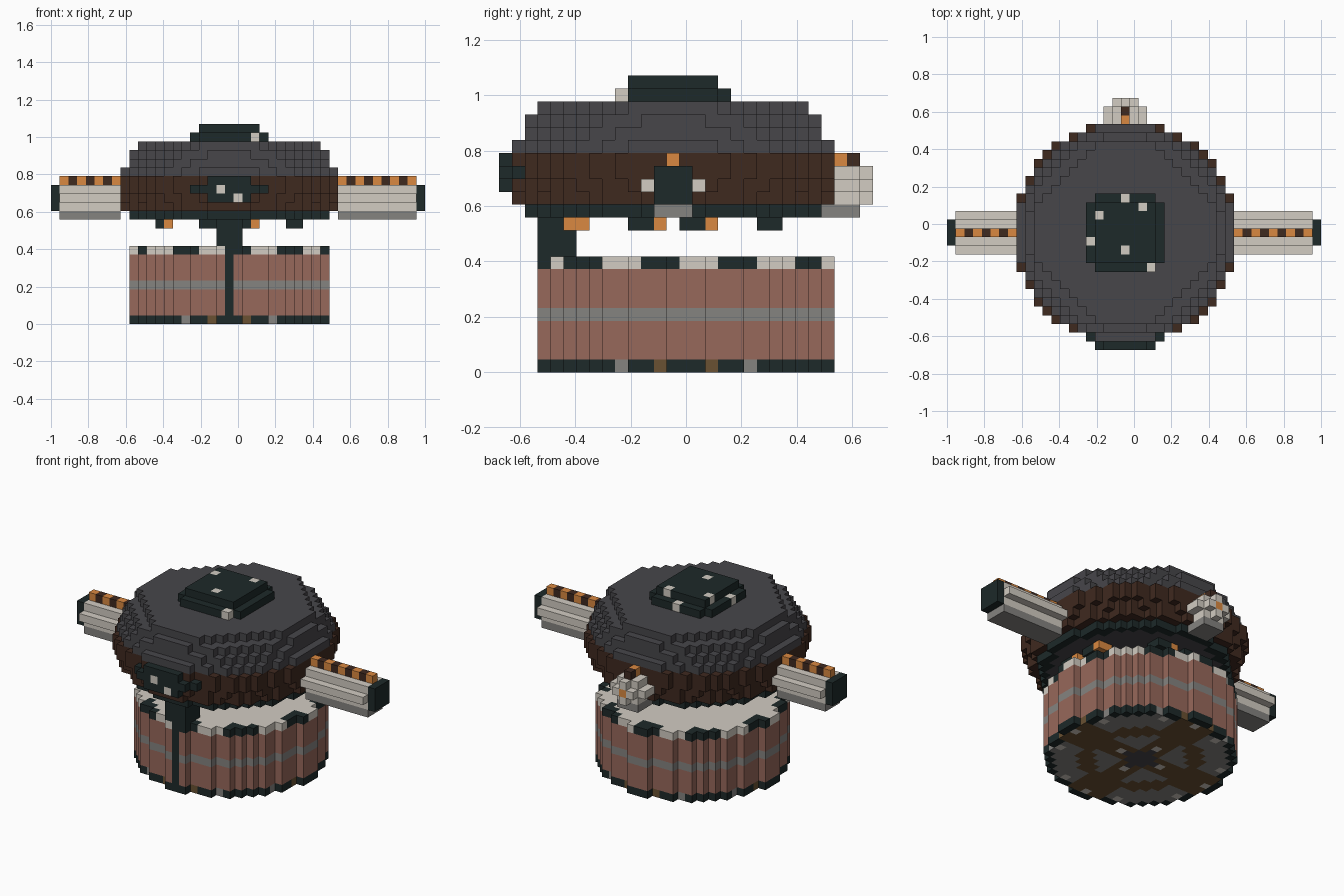
import bpy
import bmesh
from math import hypot, atan2, degrees, floor

if "Cube" in bpy.data.objects:
    bpy.data.objects.remove(bpy.data.objects["Cube"])

UNIT = 2 / 43            # edge of one block
CX, CY = 20, 13          # block column on the head's axis
BASE_Y = 14              # the drum sits one block further back


def linear(c):
    c /= 255
    return c / 12.92 if c <= 0.04045 else ((c + 0.055) / 1.055) ** 2.4


COLOURS = {
    "dark_teal": (29, 41, 41),
    "charcoal": (71, 70, 74),
    "dark_brown": (63, 41, 31),
    "ivory": (210, 204, 194),
    "orange": (218, 137, 65),
    "clay_pink": (151, 104, 91),
    "mid_grey": (133, 131, 128),
    "ochre_brown": (106, 81, 50),
}
MATS = {}
for name, rgb in COLOURS.items():
    m = bpy.data.materials.new(name)
    m.use_nodes = True
    col = [linear(c) for c in rgb] + [1]
    m.diffuse_color = col
    bsdf = m.node_tree.nodes["Principled BSDF"]
    bsdf.inputs["Base Color"].default_value = col
    bsdf.inputs["Roughness"].default_value = 0.9
    MATS[name] = m


def build(name, cells):
    """Turn {block: colour} into one mesh with only its outer faces."""
    bm = bmesh.new()
    used = sorted(set(cells.values()))
    verts = {}

    def vert(p):
        if p not in verts:
            verts[p] = bm.verts.new((p[0] * UNIT - 1, (p[1] - 14.5) * UNIT, p[2] * UNIT))
        return verts[p]

    for cell, colour in cells.items():
        for axis in range(3):
            for side in (0, 1):
                near = list(cell)
                near[axis] += 2 * side - 1
                if tuple(near) in cells:
                    continue
                u, v = (axis + 1) % 3, (axis + 2) % 3
                ring = []
                for du, dv in ((0, 0), (1, 0), (1, 1), (0, 1)):
                    p = list(cell)
                    p[axis] += side
                    p[u] += du
                    p[v] += dv
                    ring.append(vert(tuple(p)))
                face = bm.faces.new(ring if side else ring[::-1])
                face.material_index = used.index(colour)
    mesh = bpy.data.meshes.new(name)
    bm.to_mesh(mesh)
    bm.free()
    for c in used:
        mesh.materials.append(MATS[c])
    obj = bpy.data.objects.new(name, mesh)
    bpy.context.collection.objects.link(obj)


def box(i, j, k, colour):
    """Blocks of inclusive ranges (first, last) on each axis."""
    return {(a, b, c): colour
            for a in range(i[0], i[1] + 1)
            for b in range(j[0], j[1] + 1)
            for c in range(k[0], k[1] + 1)}


def disc(radius, k, colour, cy=CY, diagonal=99):
    """Round layers of blocks, with corners trimmed to a diagonal limit."""
    n = int(radius) + 1
    return {(CX + x, cy + y, c): colour
            for x in range(-n, n + 1) for y in range(-n, n + 1)
            for c in range(k[0], k[1] + 1)
            if hypot(x, y) <= radius and abs(x) + abs(y) <= diagonal}


# Drum with a banded wall
R = 11.1
drum = disc(R, (0, 0), "dark_teal", BASE_Y)
drum |= disc(R, (1, 7), "clay_pink", BASE_Y)
drum |= disc(R, (4, 4), "mid_grey", BASE_Y)
drum |= disc(R, (8, 8), "ivory", BASE_Y)
for (i, j, k) in drum:
    x, y = i - CX, j - BASE_Y
    r, near, far = hypot(x, y), min(abs(x), abs(y)), max(abs(x), abs(y))
    # Chequered rim in twenty segments
    if k == 8 and r > 9.9 and floor((degrees(atan2(y, x)) + 3) / 18) % 2:
        drum[i, j, k] = "dark_teal"
    # Wheel pattern underneath
    if k == 0 and r <= 10.3:
        spoke = near <= (1 if r < 8 else 2)
        colour = "ochre_brown" if spoke or 5.6 < r < 7.6 else "mid_grey"
        if near + far <= 2:
            colour = "charcoal"
        if (far, near) in ((3, 0), (10, 0), (9, 4)):
            colour = "ivory"
        drum[i, j, k] = colour
drum |= box((CX, CX), (3, 3), (0, 8), "dark_teal")
build("drum", drum)

# Neck hinge
build("neck", box((19, 21), (3, 5), (9, 11), "dark_teal"))

# Studs hanging below the head, each with an orange end
studs = {}
for t in (10, 14):
    studs |= box((12, 13), (t, t + 2), (11, 11), "dark_teal")
    studs |= box((27, 28), (t, t + 2), (11, 11), "dark_teal")
    studs[13, t, 11] = "orange"
    studs |= box((27, 28), (t + 2, t + 2), (11, 11), "orange")
for s in (17, 21):
    studs |= box((s, s + 2), (20, 21), (11, 11), "dark_teal")
    studs |= box((s, s), (20, 21), (11, 11), "orange")
studs |= box((17, 18), (5, 6), (11, 11), "dark_teal")
studs |= box((22, 22), (5, 6), (11, 11), "dark_teal")
studs |= box((23, 23), (5, 6), (11, 11), "orange")
build("studs", studs)

# Head: collar, brown wall and stepped roof
head = disc(11.3, (12, 12), "dark_teal")
head |= disc(10.2, (12, 12), "charcoal")
head |= disc(12.2, (13, 13), "dark_brown")
head |= disc(12.5, (14, 14), "dark_brown")
head |= disc(12.85, (15, 16), "dark_brown")
head |= disc(12.5, (17, 17), "charcoal")
head |= disc(11.75, (18, 18), "charcoal", diagonal=16)
head |= disc(11.3, (19, 19), "charcoal", diagonal=15)
head |= disc(10.5, (20, 20), "charcoal", diagonal=13)
for i in (16, 24):
    head[i, 1, 15] = "dark_teal"      # wings of the front latch
    del head[i, 1, 16]
build("head", head)

# Cap on the roof with pale studs
cap = box((16, 24), (9, 17), (21, 21), "dark_teal")
for i in (16, 24):
    for j in (9, 17):
        del cap[i, j, 21]
cap |= box((17, 23), (10, 16), (22, 22), "dark_teal")
for c in ((16, 12, 21), (20, 17, 21), (23, 9, 21), (22, 16, 22), (17, 15, 22), (20, 11, 22)):
    cap[c] = "ivory"
build("roof_cap", cap)

# Side arms with a striped ridge and end plate
for name, first, last, end in (("right_arm", 1, 7, 0), ("left_arm", 33, 41, 42)):
    span = (first, last)
    arm = box(span, (12, 14), (13, 15), "ivory")
    arm |= box(span, (11, 15), (14, 14), "ivory")
    arm |= box(span, (12, 14), (12, 12), "mid_grey")
    for i in range(first, last + 1):
        arm[i, CY, 16] = "orange" if i % 2 else "dark_brown"
    arm |= box((end, end), (12, 14), (13, 15), "dark_teal")
    build(name, arm)

# Short rear arm with a cross-shaped tip
rear = box((19, 21), (26, 27), (13, 15), "ivory")
rear |= box((18, 22), (26, 27), (14, 14), "ivory")
rear |= box((19, 21), (28, 28), (14, 14), "ivory")
rear |= box((CX, CX), (28, 28), (13, 15), "ivory")
rear |= box((19, 21), (25, 27), (12, 12), "mid_grey")
rear[CX, 26, 16] = "orange"
rear[CX, 27, 16] = "dark_brown"
rear[CX, 28, 14] = "orange"
build("rear_arm", rear)

# Front latch plate
latch = box((18, 22), (0, 0), (14, 16), "dark_teal")
latch |= box((17, 23), (0, 0), (15, 15), "dark_teal")
latch[19, 0, 15] = "ivory"
latch[21, 0, 14] = "ivory"
build("front_latch", latch)
